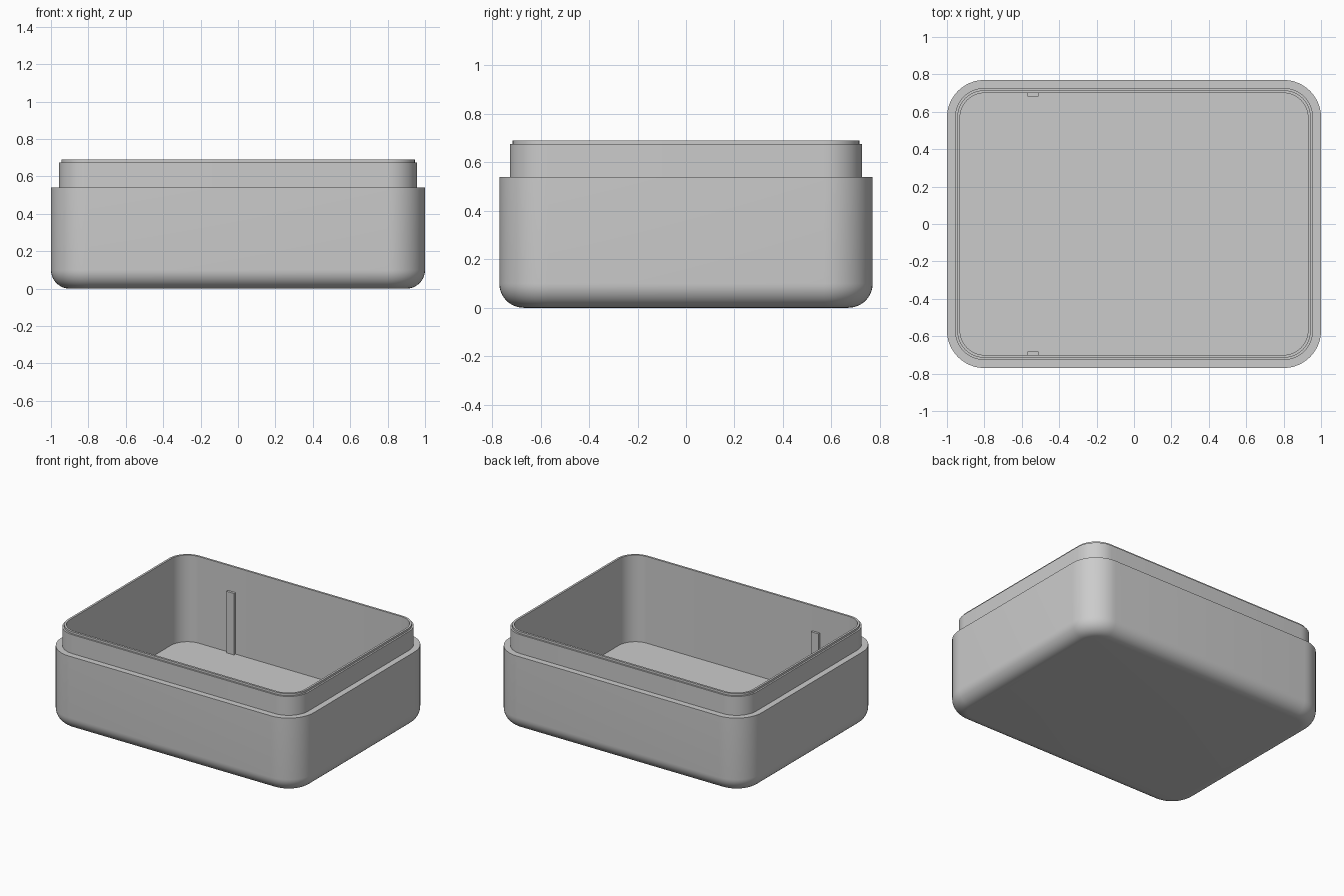
import bpy, bmesh
from math import sin, cos, pi

if "Cube" in bpy.data.objects:
    bpy.data.objects.remove(bpy.data.objects["Cube"], do_unlink=True)

HALF_X, HALF_Y, CORNER = 1.0, 0.77, 0.2
FILLET, STEPS = 0.1, 12
WALL, FLOOR_Z = 0.07, 0.07

grey = bpy.data.materials.new("plain grey")
grey.use_nodes = True
grey.diffuse_color = (0.6, 0.6, 0.6, 1)
grey.node_tree.nodes["Principled BSDF"].inputs["Base Color"].default_value = (0.6, 0.6, 0.6, 1)


def finish(name, bm):
    bmesh.ops.recalc_face_normals(bm, faces=bm.faces)
    mesh = bpy.data.meshes.new(name)
    bm.to_mesh(mesh)
    bm.free()
    mesh.materials.append(grey)
    obj = bpy.data.objects.new(name, mesh)
    bpy.context.collection.objects.link(obj)
    return obj


def rounded_ring(bm, inset, z):
    """Rounded rectangle loop, offset inwards from the outer wall."""
    r = CORNER - inset
    ring = []
    for q, (sx, sy) in enumerate([(1, 1), (-1, 1), (-1, -1), (1, -1)]):
        for i in range(STEPS + 1):
            a = (q + i / STEPS) * pi / 2
            ring.append(bm.verts.new((sx * (HALF_X - CORNER) + r * cos(a),
                                      sy * (HALF_Y - CORNER) + r * sin(a), z)))
    return ring


# Wall section as (inset, height): rounded base, outer wall, stepped lip, inside
profile = []
for i in range(STEPS + 1):
    a = i / STEPS * pi / 2
    profile.append((FILLET * (1 - sin(a)), FILLET * (1 - cos(a))))
profile += [(0, 0.54), (0.043, 0.54), (0.043, 0.675), (0.055, 0.675),
            (0.055, 0.69), (WALL, 0.69), (WALL, FLOOR_Z)]

# Box shell
bm = bmesh.new()
rings = [rounded_ring(bm, inset, z) for inset, z in profile]
for low, high in zip(rings, rings[1:]):
    for i in range(len(low)):
        j = (i + 1) % len(low)
        bm.faces.new((low[i], low[j], high[j], high[i]))
bm.faces.new(rings[0])
bm.faces.new(rings[-1])
shell = finish("box_shell", bm)
bpy.ops.object.select_all(action='DESELECT')
shell.select_set(True)
bpy.context.view_layer.objects.active = shell
bpy.ops.object.shade_smooth_by_angle(angle=pi / 6)

# Upright ribs on the inside of the front and back walls
for name, side in (("front_rib", -1), ("back_rib", 1)):
    bm = bmesh.new()
    bmesh.ops.create_cube(bm, size=1)
    bmesh.ops.scale(bm, vec=(0.06, 0.037, 0.46), verts=bm.verts)
    bmesh.ops.translate(bm, vec=(-0.54, side * 0.7015, 0.28), verts=bm.verts)
    finish(name, bm)
